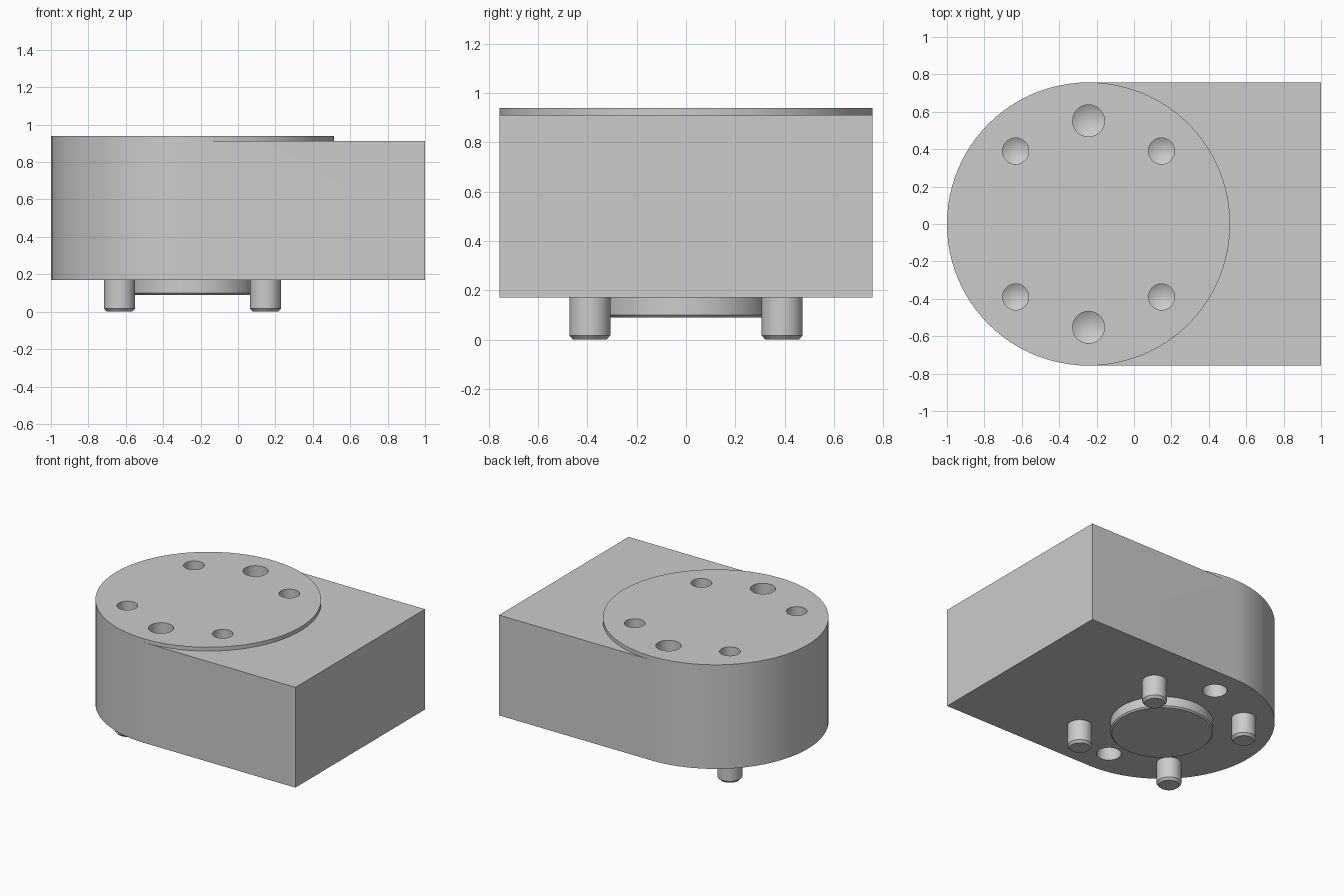
import bpy, bmesh, math

if "Cube" in bpy.data.objects:
    bpy.data.objects.remove(bpy.data.objects["Cube"])

N = 96
CX, R = -0.243, 0.757            # centre and radius of the round end
Z0, Z1, Z2 = 0.17, 0.912, 0.94   # underside, block top, disc top
OFF, FAR = 0.39, 0.552


def finish(bm, name):
    bmesh.ops.recalc_face_normals(bm, faces=bm.faces)
    me = bpy.data.meshes.new(name)
    bm.to_mesh(me)
    bm.free()
    ob = bpy.data.objects.new(name, me)
    bpy.context.collection.objects.link(ob)
    return ob


def smooth(ob):
    bpy.ops.object.select_all(action='DESELECT')
    ob.select_set(True)
    bpy.context.view_layer.objects.active = ob
    bpy.ops.object.shade_smooth_by_angle(angle=math.radians(25))


def lathe(bm, x, y, profile, seg=48):
    """Revolve (radius, z) points about a vertical axis; radius 0 makes a tip."""
    rings = []
    for r, z in profile:
        if r == 0:
            rings.append([bm.verts.new((x, y, z))] * seg)
        else:
            rings.append([bm.verts.new((x + r * math.cos(2 * math.pi * i / seg),
                                        y + r * math.sin(2 * math.pi * i / seg), z))
                          for i in range(seg)])
    for a, b in zip(rings, rings[1:]):
        for i in range(seg):
            j = (i + 1) % seg
            bm.faces.new(list(dict.fromkeys((a[i], a[j], b[j], b[i]))))
    return rings


# Body: block with a round end and a slightly raised disc on top
bm = bmesh.new()


def arc(z, count):
    # starts at +y, runs round the left half first, then the right half
    return [bm.verts.new((CX + R * math.cos(math.pi / 2 + 2 * math.pi * i / N),
                          R * math.sin(math.pi / 2 + 2 * math.pi * i / N), z))
            for i in range(count)]


H = N // 2
low, mid, top = arc(Z0, H + 1), arc(Z1, N), arc(Z2, N)
corner = {(s, z): bm.verts.new((1, s * R, z)) for s in (-1, 1) for z in (Z0, Z1)}
for i in range(N):
    j = (i + 1) % N
    bm.faces.new((mid[i], mid[j], top[j], top[i]))
    if i < H:
        bm.faces.new((low[i], low[j], mid[j], mid[i]))
bm.faces.new(top)
bm.faces.new(low + [corner[-1, Z0], corner[1, Z0]])
bm.faces.new(mid[H:] + [mid[0], corner[1, Z1], corner[-1, Z1]])
bm.faces.new((low[H], corner[-1, Z0], corner[-1, Z1], mid[H]))
bm.faces.new((low[0], mid[0], corner[1, Z1], corner[1, Z0]))
bm.faces.new((corner[-1, Z0], corner[1, Z0], corner[1, Z1], corner[-1, Z1]))
body = finish(bm, "body")

# Drilled blind holes with conical bottoms
bm = bmesh.new()


def drill(x, y, r, start, depth, way):
    end = start + way * depth
    rings = lathe(bm, x, y, [(r, start - way * 0.05), (r, end), (0, end + way * r * 0.58)])
    bm.faces.new(rings[0])


for sx in (-1, 1):
    for sy in (-1, 1):
        drill(CX + sx * OFF, sy * OFF, 0.07, Z2, 0.25, -1)
for sy in (-1, 1):
    drill(CX, sy * FAR, 0.085, Z2, 0.25, -1)
    drill(CX, sy * FAR, 0.083, Z0, 0.25, 1)
cutter = finish(bm, "hole_cutter")
cutter.hide_render = True
mod = body.modifiers.new("holes", 'BOOLEAN')
mod.object, mod.operation, mod.solver = cutter, 'DIFFERENCE', 'EXACT'
bpy.context.view_layer.objects.active = body
bpy.ops.object.modifier_apply(modifier=mod.name)
bpy.data.objects.remove(cutter)
smooth(body)

# Four chamfered pins under the body
for sx, xn in ((-1, "left"), (1, "right")):
    for sy, yn in ((-1, "front"), (1, "back")):
        bm = bmesh.new()
        rings = lathe(bm, CX + sx * OFF, sy * OFF, [(0.083, Z0), (0.083, 0.017), (0.068, 0)])
        bm.faces.new(rings[-1])
        smooth(finish(bm, f"pin_{yn}_{xn}"))

# Round locating boss between the pins
bm = bmesh.new()
rings = lathe(bm, CX, 0, [(0.345, Z0), (0.345, 0.1), (0.335, 0.09)], N)
bm.faces.new(rings[-1])
smooth(finish(bm, "locating_boss"))
